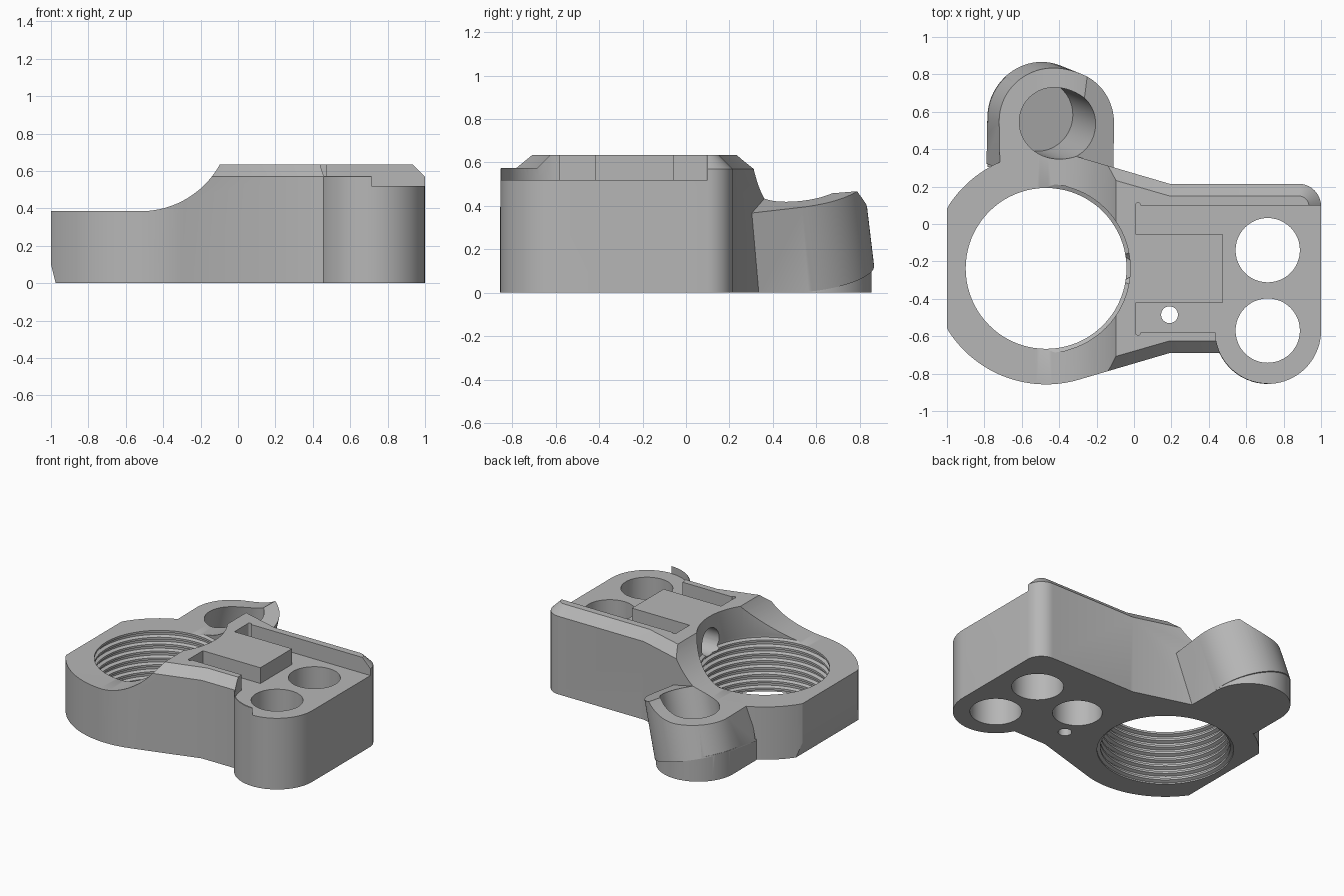
import bpy, bmesh, math
from mathutils import Vector, Matrix

cube = bpy.data.objects.get("Cube")
if cube:
    bpy.data.objects.remove(cube)

TOP, FLOOR, LOW, CHAMFER = 0.635, 0.52, 0.385, 0.065
RING, MID = (-0.47, -0.2375), -0.2375
BOSS, BOSS_R = (0.715, -0.57), 0.285

gray = bpy.data.materials.new("machined gray")
gray.use_nodes = True
color = (0.47, 0.47, 0.47, 1)
gray.diffuse_color = color
gray.node_tree.nodes["Principled BSDF"].inputs["Base Color"].default_value = color


def arc(center, r, a0, a1, n):
    steps = [a0 + (a1 - a0) * i / n for i in range(n + 1)]
    return [(center[0] + r * math.cos(a), center[1] + r * math.sin(a)) for a in steps]


def circle(center, r, n=64):
    return arc(center, r, 0, math.tau, n)[:-1]


def loft(name, layers, matrix=Matrix()):
    """Closed solid through loops of 3D points, all with the same count."""
    bm = bmesh.new()
    loops = [[bm.verts.new(matrix @ Vector(p)) for p in layer] for layer in layers]
    n = len(loops[0])
    for a, b in zip(loops, loops[1:]):
        for i in range(n):
            j = (i + 1) % n
            bm.faces.new((a[i], a[j], b[j], b[i]))
    bm.faces.new(loops[0][::-1])
    bm.faces.new(loops[-1])
    bmesh.ops.recalc_face_normals(bm, faces=bm.faces)
    mesh = bpy.data.meshes.new(name)
    bm.to_mesh(mesh)
    bm.free()
    obj = bpy.data.objects.new(name, mesh)
    bpy.context.collection.objects.link(obj)
    mesh.materials.append(gray)
    return obj


def prism(name, outline, z0, z1, matrix=Matrix()):
    return loft(name, [[(x, y, z) for x, y in outline] for z in (z0, z1)], matrix)


def box(name, x0, x1, y0, y1, z0, z1):
    return prism(name, [(x0, y0), (x1, y0), (x1, y1), (x0, y1)], z0, z1)


def side_prism(name, profile):
    """Profile in x and z, swept right through along y."""
    return loft(name, [[(x, y, z) for x, z in profile] for y in (-2, 2)])


def combine(target, tool, operation="DIFFERENCE"):
    mod = target.modifiers.new(tool.name, "BOOLEAN")
    mod.object, mod.operation, mod.solver = tool, operation, "EXACT"
    bpy.context.view_layer.objects.active = target
    bpy.ops.object.modifier_apply(modifier=mod.name)
    bpy.data.objects.remove(tool)


def body_outline(d):
    """Clamp ring, tapering neck, block and round boss, inset by d."""
    half = 0.4525 - d
    r = 0.62 - d
    neck = Vector((0.19 - RING[0], half))
    tangent = math.atan2(neck.y, neck.x) + math.acos(r / neck.length)
    ring = arc(RING, r, tangent, math.tau - tangent, 96)
    ring = [(max(x, -1), y) for x, y in ring]
    boss_r = BOSS_R - d
    join = math.pi + math.asin((BOSS[1] - (MID - half)) / -boss_r * -1)
    boss = arc(BOSS, boss_r, 2 * math.pi - join if join < math.pi else join, math.tau, 32)
    corner = arc((0.88, MID + 0.3325), 0.12 - d, 0, math.pi / 2, 10)
    return [(0.19, MID + half)] + ring + [(0.19, MID - half)] + boss + corner


# Main body with chamfered top edge
levels = [(0, 0), (0, 0.57), (CHAMFER, TOP)]
body = loft("clamp_body", [[(x, y, z) for x, y in body_outline(d)] for d, z in levels])

# Tilted socket lug on a short upright foot
axis = Vector((0.3, -0.12, 1))
lug_matrix = Matrix.Translation((-0.415, 0.54, LOW)) @ \
    Vector((0, 0, 1)).rotation_difference(axis).to_matrix().to_4x4()


def lug_outline(center, r, reach):
    x, y = center
    return arc(center, r, 0, math.pi, 40) + [(x - r, y - reach), (x + r, y - reach)]


combine(body, prism("lug", lug_outline((0, 0), 0.293, 0.25), -0.31, 0.097, lug_matrix), "UNION")
foot_center = (-0.503, 0.575)
foot = lug_outline(foot_center, 0.28, 0.27)
foot_top = [(x, y, 0.1 - 0.3 * (x - foot_center[0]) + 0.12 * (y - foot_center[1])) for x, y in foot]
combine(body, loft("lug_foot", [[(x, y, -0.3) for x, y in foot], foot_top]), "UNION")
combine(body, box("ground_trim", -2, 2, -2, 2, -1, 0))
combine(body, prism("lug_socket", circle((0, 0), 0.19), -0.33, 0.6, lug_matrix))

# Concave scoop down to the low ring, and the relief at its foot
sweep = 0.483
curve = arc((-0.52, LOW + sweep), sweep, -math.pi / 2, -0.4, 28)
combine(body, side_prism("scoop", [(-2, LOW)] + curve + [(curve[-1][0], 1.2), (-2, 1.2)]))
combine(body, side_prism("edge_relief", [(-1.2, -0.1), (-0.95, -0.1), (-1.05, 0.3), (-1.2, 0.3)]))

# Recess around the raised pad, with relieved corners
combine(body, box("recess_end", 0.475, 1.3, -0.58, 0.10, FLOOR, 1))
combine(body, box("recess_back", 0.01, 0.5, -0.055, 0.10, FLOOR, 1))
combine(body, box("recess_front", 0.01, 0.5, -0.58, -0.42, FLOOR, 1))
for y in (-0.58, 0.10):
    combine(body, prism("corner_relief", circle((0.022, y), 0.014, 16), FLOOR, 1))
combine(body, prism("boss_clearance", circle(BOSS, 0.281), FLOOR, 1))
combine(body, box("boss_clearance_end", BOSS[0], 1.3, -1, -0.5, FLOOR, 1))

# Threaded bore
rings = []
pitch = 0.05
for i in range(9):
    z = -0.03 + i * pitch
    rings += [(0.43, z), (0.43, z + pitch * 0.3), (0.452, z + pitch * 0.5), (0.452, z + pitch * 0.8)]
rings += [(0.45, 0.42), (0.45, 1)]
combine(body, loft("thread", [[(x, y, z) for x, y in circle(RING, r, 80)] for r, z in rings]))

# Round holes: two through the end, one pin hole, one blind pocket below
for name, x, y, r, z0, z1 in (("rod_hole_back", 0.715, -0.14, 0.172, -1, 1),
                              ("rod_hole_front", 0.715, -0.57, 0.172, -1, 1),
                              ("pin_hole", 0.19, -0.485, 0.045, -1, 1),
                              ("blind_pocket", 0.29, MID, 0.165, -1, 0.54)):
    combine(body, prism(name, circle((x, y), r, 48), z0, z1))

# Cross hole joining the bore and the blind pocket
cross = Matrix.Translation((0, MID, 0.45)) @ Matrix.Rotation(math.pi / 2, 4, "Y")
combine(body, prism("cross_hole", circle((0, 0), 0.1, 40), -0.2, 0.28, cross))

bpy.ops.object.select_all(action="DESELECT")
body.select_set(True)
bpy.context.view_layer.objects.active = body
bpy.ops.object.shade_smooth_by_angle(angle=math.radians(25))
